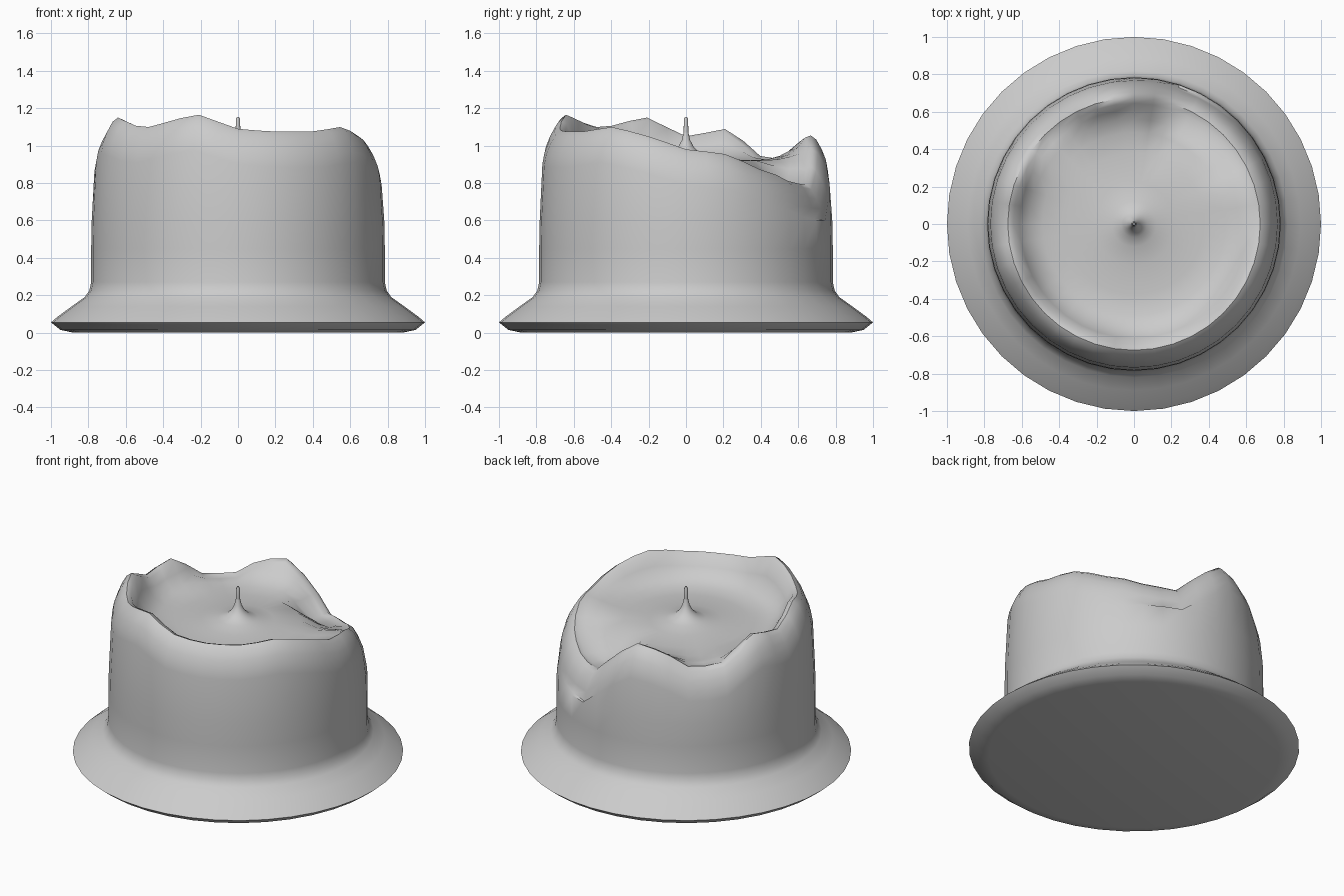
import bpy, bmesh, math

if "Cube" in bpy.data.objects:
    bpy.data.objects.remove(bpy.data.objects["Cube"])

N = 40

# melted rim: (angle in degrees, crest height), counter-clockwise from +x
RIM = [(0, .98), (16, .96), (40, .86), (58, .80), (73, .79), (88, .97), (101, 1.065),
       (113, 1.02), (128, .925), (143, .94), (161, 1.09), (180, 1.05), (198, 1.15),
       (222, 1.095), (252, 1.165), (270, 1.09), (285, 1.075), (305, 1.075), (325, 1.10),
       (343, 1.05), (360, .98)]


def rim_height(deg):
    for (a0, z0), (a1, z1) in zip(RIM, RIM[1:]):
        if a0 <= deg <= a1:
            t = (deg - a0) / (a1 - a0)
            t = .5 * t + .5 * t * t * (3 - 2 * t)
            return z0 + (z1 - z0) * t
    return RIM[0][1]


def lathe(name, profile, n, bottom=True, top=True):
    """profile(angle in degrees) -> list of (radius, z), bottom to top."""
    bm = bmesh.new()
    cols = []
    for i in range(n):
        deg = 360 * i / n
        a = math.radians(deg)
        cols.append([bm.verts.new((r * math.cos(a), r * math.sin(a), z))
                     for r, z in profile(deg)])
    for i in range(n):
        c, d = cols[i], cols[(i + 1) % n]
        for j in range(len(c) - 1):
            bm.faces.new((c[j], d[j], d[j + 1], c[j + 1]))
    if bottom:
        bm.faces.new([c[0] for c in reversed(cols)])
    if top:
        bm.faces.new([c[-1] for c in cols])
    me = bpy.data.meshes.new(name)
    bm.to_mesh(me)
    bm.free()
    ob = bpy.data.objects.new(name, me)
    bpy.context.collection.objects.link(ob)
    bpy.context.view_layer.objects.active = ob
    ob.select_set(True)
    bpy.ops.object.shade_smooth_by_angle(angle=math.radians(50))
    ob.select_set(False)
    return ob


# wax body: flared foot, wall, wavy rim, sunken pool rising to the wick
def wax(deg):
    h = rim_height(deg)
    edge = min(.935, h - .015)
    foot = [(.88, 0), (.95, .015), (1.0, .055), (.965, .085), (.89, .14), (.82, .19),
            (.795, .225), (.785, .27)]
    wall = [(.785, .45), (.782, .6), (.768, h - .19), (.757, h - .13),
            (.735, h - .075), (.705, h - .022), (.675, h), (.645, h - .012)]
    drop = h - edge
    pool = [(.61, edge + drop * .5), (.56, edge + drop * .15),
            (.49, edge * .6 + .92 * .4 - .003), (.38, .92), (.22, .928), (.12, .945)]
    cone = [(.07, .965), (.04, .995), (.022, 1.03), (.013, 1.07)]
    return foot + wall + pool + cone


lathe("wax_body", wax, N)

# wick
lathe("wick", lambda d: [(.013, 1.0), (.013, 1.07), (.011, 1.14), (.006, 1.152)], 12)
